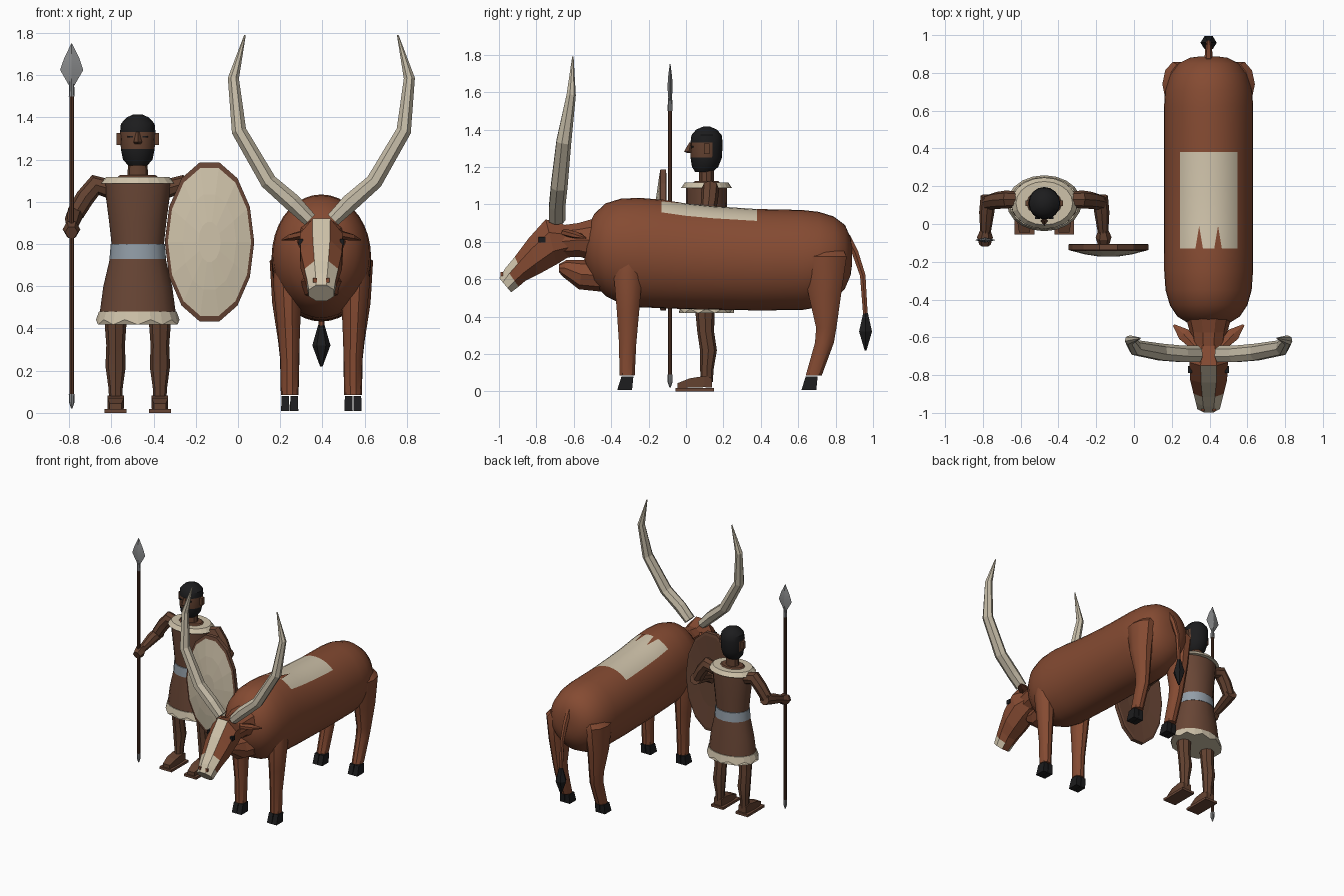
import bpy, bmesh, math
from mathutils import Vector as V

def material(name, rgb):
    m = bpy.data.materials.new(name)
    m.diffuse_color = (*rgb, 1)
    return m

HIDE = material("red brown hide", (0.235, 0.070, 0.032))
CREAM = material("cream", (0.62, 0.54, 0.40))
HORN = material("horn", (0.56, 0.50, 0.385))
SKIN = material("dark skin", (0.125, 0.054, 0.030))
CLOTH = material("brown leather", (0.140, 0.061, 0.036))
BLACK = material("black", (0.012, 0.012, 0.013))
METAL = material("iron", (0.25, 0.255, 0.26))
BELT = material("blue grey sash", (0.29, 0.34, 0.39))
WOOD = material("dark wood", (0.095, 0.037, 0.020))

def finish(name, bm, mats, rule=None, smooth=35):
    bmesh.ops.recalc_face_normals(bm, faces=bm.faces)
    me = bpy.data.meshes.new(name)
    if rule:
        bm.normal_update()
        for f in bm.faces:
            f.material_index = rule(f.calc_center_median(), f.normal)
    bm.to_mesh(me)
    bm.free()
    for m in mats:
        me.materials.append(m)
    ob = bpy.data.objects.new(name, me)
    bpy.context.collection.objects.link(ob)
    if smooth:
        bpy.ops.object.select_all(action='DESELECT')
        ob.select_set(True)
        bpy.context.view_layer.objects.active = ob
        bpy.ops.object.shade_smooth_by_angle(angle=math.radians(smooth))
    return ob

# Skin a tube through rings given as (centre, half-axis u, half-axis v)
def loft(name, mats, rings, n=12, phase=0.0, rule=None, smooth=35):
    bm = bmesh.new()
    loops = []
    for c, u, v in rings:
        ang = [2 * math.pi * (i + phase) / n for i in range(n)]
        loops.append([bm.verts.new(V(c) + V(u) * math.cos(a) + V(v) * math.sin(a)) for a in ang])
    for a, b in zip(loops, loops[1:]):
        for i in range(n):
            bm.faces.new((a[i], a[(i + 1) % n], b[(i + 1) % n], b[i]))
    bm.faces.new(loops[0])
    bm.faces.new(loops[-1])
    return finish(name, bm, mats, rule, smooth)

# Horizontal rings: (x, y, z, half width, half depth)
def zrings(rows):
    return [((x, y, z), (a, 0, 0), (0, b, 0)) for x, y, z, a, b in rows]

# Rings square to a path: (x, y, z, radius u, radius v)
def path(rows, ref):
    pts = [V(r[:3]) for r in rows]
    out = []
    for i, r in enumerate(rows):
        t = (pts[min(i + 1, len(pts) - 1)] - pts[max(i - 1, 0)]).normalized()
        u = (V(ref) - t * t.dot(V(ref))).normalized()
        out.append((pts[i], u * r[3], t.cross(u) * r[4]))
    return out

def box(name, mat, c, s):
    bm = bmesh.new()
    bmesh.ops.create_cube(bm, size=1)
    for v in bm.verts:
        v.co = V((c[i] + v.co[i] * s[i] for i in range(3)))
    return finish(name, bm, [mat], smooth=0)

# ---------------- Ox ----------------
CX = 0.395
# Barrel body: y, top, bottom, half width
prof = [(-0.545, 0.80, 0.72, 0.03), (-0.53, 0.87, 0.65, 0.10), (-0.49, 0.95, 0.57, 0.165),
        (-0.43, 1.005, 0.51, 0.205), (-0.35, 1.03, 0.47, 0.228), (-0.25, 1.035, 0.45, 0.235),
        (-0.13, 1.025, 0.445, 0.236), (0.0, 1.005, 0.44, 0.236), (0.15, 0.99, 0.437, 0.236),
        (0.38, 0.975, 0.433, 0.236), (0.62, 0.97, 0.435, 0.236), (0.71, 0.96, 0.45, 0.23),
        (0.79, 0.935, 0.49, 0.205), (0.85, 0.89, 0.55, 0.16), (0.88, 0.82, 0.62, 0.10), (0.888, 0.76, 0.68, 0.04)]
loft("ox_body", [HIDE, CREAM],
     [((CX, y, (t + b) / 2), (w, 0, 0), (0, 0, (t - b) / 2)) for y, t, b, w in prof], 36,
     rule=lambda c, n: int(-0.13 < c.y < 0.38 and c.z > 0.8 and abs(c.x - CX) < 0.148))

# Ragged hide notches in the front edge of the saddle patch
for s in (-1, 1):
    bm = bmesh.new()
    def on_back(x, y, t, b):
        return bm.verts.new((CX + s * x, y, (t + b) / 2 + (t - b) / 2 * math.sqrt(1 - (x / 0.236) ** 2) + 0.004))
    bm.faces.new([on_back(0.03, -0.13, 1.025, 0.445), on_back(0.07, -0.13, 1.025, 0.445),
                  on_back(0.05, -0.01, 1.007, 0.44)])
    finish("patch_notch", bm, [HIDE], smooth=0)

# Neck and dewlap
loft("ox_neck", [HIDE], path([(CX, -0.46, 0.81, 0.13, 0.13), (CX, -0.57, 0.81, 0.10, 0.095),
                              (CX, -0.68, 0.80, 0.085, 0.09)], (1, 0, 0)), 10, smooth=0)
loft("ox_dewlap", [HIDE], path([(CX, -0.42, 0.62, 0.12, 0.09), (CX, -0.56, 0.625, 0.075, 0.08),
                                (CX, -0.65, 0.66, 0.04, 0.045), (CX, -0.68, 0.66, 0.02, 0.02)], (1, 0, 0)), 8, smooth=0)

# Head: top point, bottom point, half width
k = 1 / math.cos(math.pi / 8)
secs = [((-0.61, 0.88), (-0.61, 0.73), 0.075), ((-0.75, 0.92), (-0.69, 0.68), 0.102),
        ((-0.84, 0.82), (-0.79, 0.625), 0.098), ((-0.915, 0.72), (-0.86, 0.59), 0.08),
        ((-0.965, 0.66), (-0.895, 0.56), 0.068), ((-0.998, 0.605), (-0.935, 0.53), 0.06)]
def head_rule(c, n):
    blaze = abs(c.x - CX) < 0.01 and -0.90 < c.y < -0.76 and n.z > 0.2
    return int(blaze or c.y < -0.915)
loft("ox_head", [HIDE, CREAM],
     [((CX, (t[0] + b[0]) / 2, (t[1] + b[1]) / 2), (w * k, 0, 0),
       (0, (t[0] - b[0]) / 2 * k, (t[1] - b[1]) / 2 * k)) for t, b, w in secs], 8, 0.5, head_rule, 0)

for s in (-1, 1):
    # Eyes, nostrils, ears
    box("ox_eye", BLACK, (CX + s * 0.098, -0.77, 0.81), (0.02, 0.035, 0.03))
    box("ox_nostril", HIDE, (CX + s * 0.03, -0.985, 0.628), (0.018, 0.012, 0.02))
    loft("ox_ear", [HIDE], path([(CX + s * 0.07, -0.65, 0.85, 0.02, 0.025), (CX + s * 0.13, -0.585, 0.835, 0.018, 0.04),
                                 (CX + s * 0.185, -0.535, 0.82, 0.004, 0.006)], (0, 0, 1)), 6, smooth=0)
    # Long lyre horns
    loft("horn", [HORN], path([(CX + s * 0.055, -0.69, 0.915, 0.046, 0.035), (CX + s * 0.135, -0.69, 0.995, 0.046, 0.043),
                               (CX + s * 0.25, -0.68, 1.095, 0.047, 0.04), (CX + s * 0.39, -0.655, 1.335, 0.042, 0.036),
                               (CX + s * 0.417, -0.615, 1.585, 0.026, 0.027), (CX + s * 0.362, -0.605, 1.79, 0.004, 0.004)],
                              (0, 1, 0)), 7, smooth=0)
    # Legs
    loft("front_leg", [HIDE], zrings([(CX + s * 0.15, -0.315, 0.085, 0.042, 0.043), (CX + s * 0.15, -0.312, 0.25, 0.044, 0.048),
                                      (CX + s * 0.155, -0.31, 0.42, 0.055, 0.062), (CX + s * 0.16, -0.31, 0.62, 0.07, 0.08),
                                      (CX + s * 0.15, -0.305, 0.71, 0.07, 0.075), (CX + s * 0.12, -0.30, 0.74, 0.04, 0.04)]), 10)
    loft("hind_leg", [HIDE], zrings([(CX + s * 0.15, 0.683, 0.085, 0.042, 0.045), (CX + s * 0.15, 0.74, 0.26, 0.046, 0.053),
                                     (CX + s * 0.155, 0.75, 0.34, 0.05, 0.057), (CX + s * 0.165, 0.742, 0.52, 0.068, 0.092),
                                     (CX + s * 0.165, 0.74, 0.72, 0.08, 0.125), (CX + s * 0.15, 0.74, 0.75, 0.06, 0.11)]), 10)
    # Cloven hooves
    for y in (-0.325, 0.66):
        for t in (-1, 1):
            x = CX + s * 0.15 + t * 0.021
            loft("hoof", [BLACK], zrings([(x, y - 0.003, 0.008, 0.028, 0.056), (x, y + 0.012, 0.08, 0.025, 0.045)]),
                 4, 0.5, smooth=0)

# Tail and tuft
loft("tail", [HIDE], path([(CX, 0.86, 0.83, 0.022, 0.02), (CX, 0.905, 0.74, 0.02, 0.02), (CX, 0.945, 0.62, 0.016, 0.017),
                           (CX, 0.96, 0.40, 0.014, 0.014)], (1, 0, 0)), 6)
loft("tail_tuft", [BLACK], zrings([(CX, 0.96, 0.42, 0.014, 0.014), (CX, 0.96, 0.32, 0.043, 0.04),
                                   (CX, 0.96, 0.22, 0.006, 0.006)]), 6, smooth=0)

# ---------------- Herder ----------------
HX, HY = -0.475, 0.11
def column(name, mats, rows, n=16, **kw):
    return loft(name, mats, zrings([(HX, HY + dy, z, a, b) for z, a, b, dy in rows]), n, **kw)

# Tunic, sash, skirt and ragged hem
column("tunic", [CLOTH], [(0.78, 0.122, 0.10, 0), (0.90, 0.135, 0.105, 0), (1.03, 0.152, 0.11, 0), (1.10, 0.16, 0.11, 0)])
column("sash", [BELT], [(0.73, 0.134, 0.112, 0), (0.80, 0.128, 0.108, 0)])
column("skirt", [CLOTH], [(0.46, 0.182, 0.135, 0), (0.60, 0.163, 0.122, 0), (0.74, 0.13, 0.108, 0)])
hem = column("skirt_hem", [CREAM], [(0.43, 0.198, 0.148, 0), (0.48, 0.184, 0.138, 0)], 20, smooth=0)
for i, v in enumerate(hem.data.vertices[:20]):
    v.co.z += 0.012 * (-1) ** i
column("fur_collar", [CREAM], [(1.088, 0.176, 0.136, 0), (1.118, 0.15, 0.115, 0)], 20, smooth=0)
column("upper_chest", [SKIN], [(1.10, 0.115, 0.09, 0), (1.126, 0.085, 0.06, 0)], 12)
column("neck", [SKIN], [(1.10, 0.05, 0.042, 0), (1.22, 0.044, 0.042, 0)], 10)

# Head with hair, beard and an open face band
column("head", [BLACK, SKIN], [(1.172, 0.045, 0.045, -0.015), (1.20, 0.07, 0.07, -0.008), (1.25, 0.08, 0.084, -0.002),
                               (1.33, 0.084, 0.086, 0), (1.37, 0.08, 0.081, 0), (1.40, 0.052, 0.055, 0), (1.415, 0.02, 0.02, 0)],
       16, rule=lambda c, n: int(1.25 < c.z < 1.33 and c.y < HY + 0.02))
loft("nose", [SKIN], zrings([(HX, 0.025, 1.33, 0.008, 0.008), (HX, 0.016, 1.283, 0.02, 0.026), (HX, 0.022, 1.274, 0.015, 0.015)]),
     4, smooth=0)

for s in (-1, 1):
    box("eye", BLACK, (HX + s * 0.036, 0.033, 1.308), (0.026, 0.012, 0.008))
    box("ear", SKIN, (HX + s * 0.09, HY, 1.298), (0.02, 0.03, 0.055))
    # Arms bent forward, fists closed
    loft("upper_arm", [SKIN], path([(HX + s * 0.13, 0.13, 1.06, 0.04, 0.045), (HX + s * 0.20, 0.13, 1.08, 0.048, 0.05),
                                    (HX + s * 0.25, 0.125, 1.02, 0.045, 0.045), (HX + s * 0.295, 0.115, 0.945, 0.04, 0.042)],
                                   (0, 1, 0)), 8)
    loft("forearm", [SKIN], path([(HX + s * 0.295, 0.145, 0.945, 0.042, 0.042), (HX + s * 0.305, 0.06, 0.92, 0.04, 0.04),
                                  (HX + s * 0.312, -0.06, 0.875, 0.026, 0.026)], (1, 0, 0)), 8)
    loft("fist", [SKIN], path([(HX + s * 0.312, -0.035, 0.885, 0.028, 0.03), (HX + s * 0.314, -0.07, 0.87, 0.042, 0.045),
                               (HX + s * 0.314, -0.11, 0.855, 0.03, 0.032)], (1, 0, 0)), 6, smooth=0)
    # Legs, feet and sandals
    lx = HX + s * 0.105
    loft("leg", [SKIN], zrings([(lx, 0.11, 0.05, 0.03, 0.033), (lx, 0.112, 0.12, 0.034, 0.036), (lx, 0.12, 0.22, 0.048, 0.045),
                                (lx, 0.105, 0.32, 0.044, 0.045), (lx, 0.10, 0.48, 0.056, 0.055)]), 8)
    loft("foot", [SKIN], [((lx, y, z / 2 + 0.01), (w, 0, 0), (0, 0, z / 2)) for y, z, w in
                          [(-0.045, 0.04, 0.04), (0.02, 0.07, 0.055), (0.10, 0.085, 0.055), (0.14, 0.07, 0.045)]], 4, 0.5, smooth=0)
    box("sandal_sole", CLOTH, (lx, 0.047, 0.009), (0.104, 0.205, 0.018))

# Domed oval shield
SX, SZ = -0.135, 0.81
loft("shield", [CLOTH, CREAM],
     [((SX, y, SZ), (0.212 * f, 0, 0), (0, 0, 0.386 * f)) for y, f in
      [(-0.112, 0.5), (-0.105, 0.94), (-0.108, 1), (-0.137, 1), (-0.142, 0.93), (-0.16, 0.6), (-0.172, 0.25)]],
     14, rule=lambda c, n: int(c.y < -0.1405), smooth=0)

# Spear
PX, PY = -0.788, -0.085
def spear(name, mat, rows, n):
    loft(name, [mat], zrings([(PX, PY, z, a, b) for z, a, b in rows]), n, smooth=30)
spear("spear_shaft", WOOD, [(0.07, 0.011, 0.011), (1.50, 0.011, 0.011)], 8)
spear("spear_butt", METAL, [(0.02, 0.003, 0.003), (0.05, 0.013, 0.013), (0.09, 0.014, 0.014)], 8)
spear("spear_socket", METAL, [(1.50, 0.014, 0.014), (1.57, 0.011, 0.011)], 8)
spear("spear_blade", METAL, [(1.55, 0.012, 0.008), (1.625, 0.055, 0.014), (1.68, 0.036, 0.011), (1.75, 0.002, 0.002)], 4)
